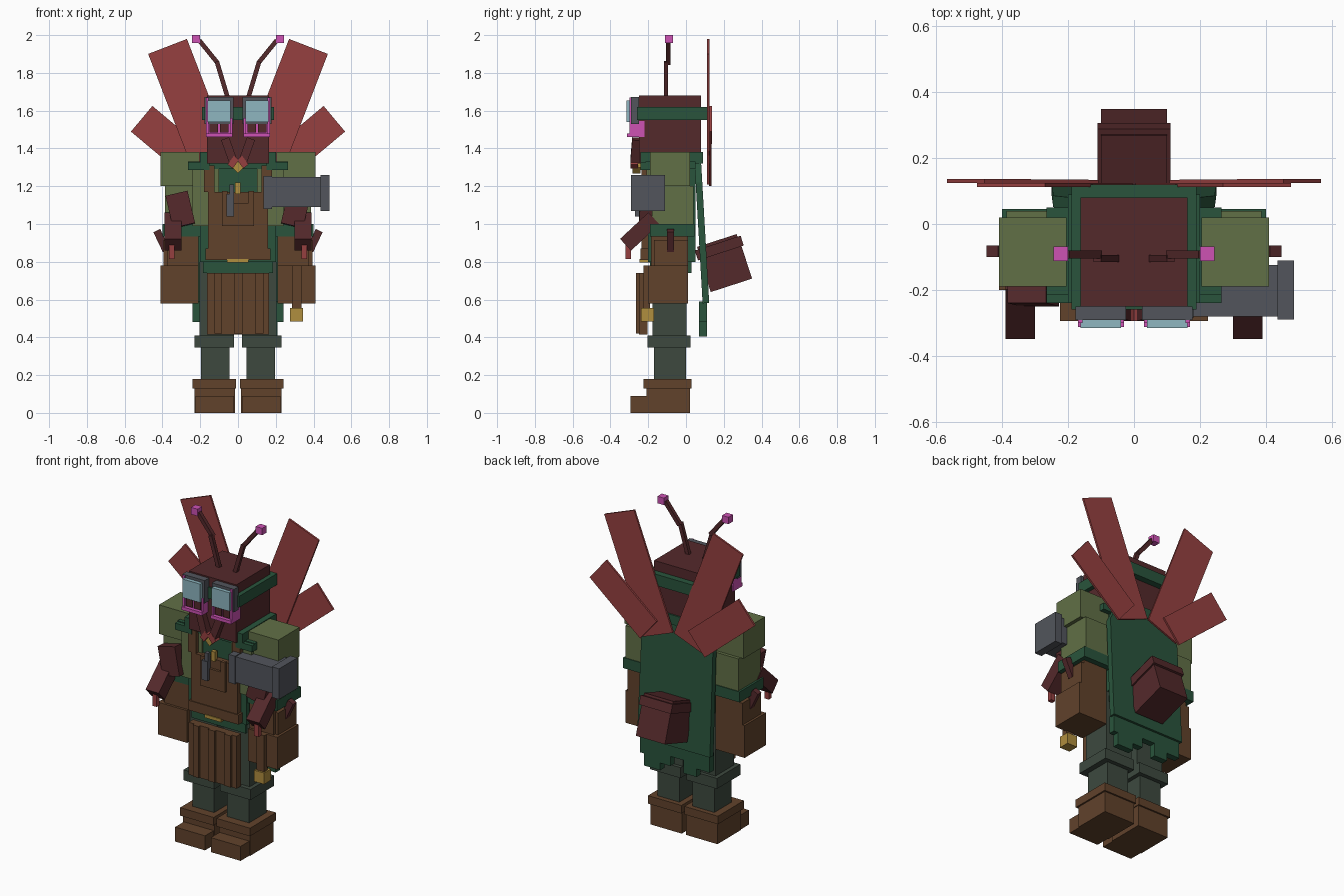
import bpy, bmesh
from math import radians, atan2
from mathutils import Vector, Matrix


def mat(name, r, g, b):
    m = bpy.data.materials.new(name)
    lin = [((c / 255 + 0.055) / 1.055) ** 2.4 for c in (r, g, b)]
    m.diffuse_color = (*lin, 1)
    return m


MAROON = mat("dark maroon", 84, 41, 43)
RED = mat("wing red", 150, 64, 64)
PINK = mat("magenta", 205, 82, 180)
GLASS = mat("pale blue glass", 142, 182, 192)
GREEN = mat("forest green", 41, 84, 60)
OLIVE = mat("olive cloth", 97, 112, 70)
BROWN = mat("leather brown", 97, 66, 43)
GRAY = mat("steel gray", 82, 85, 92)
SLATE = mat("slate green", 61, 73, 63)
GOLD = mat("brass gold", 176, 142, 62)


def finish(name, bm, m):
    bmesh.ops.recalc_face_normals(bm, faces=bm.faces)
    me = bpy.data.meshes.new(name)
    bm.to_mesh(me)
    bm.free()
    me.materials.append(m)
    ob = bpy.data.objects.new(name, me)
    bpy.context.collection.objects.link(ob)
    return ob


def block(name, m, center, size, rot=None):
    """Box from centre and size, with an optional rotation matrix."""
    bm = bmesh.new()
    bmesh.ops.create_cube(bm, size=1)
    M = Matrix.Translation(center) @ (rot or Matrix()) @ Matrix.Diagonal((*size, 1))
    bm.transform(M)
    return finish(name, bm, m)


def box(name, m, x, y, z):
    """Box from its low and high limits on each axis."""
    lim = (x, y, z)
    return block(name, m, [(a + b) / 2 for a, b in lim], [b - a for a, b in lim])


def pair(name, m, x, y, z):
    box("right_" + name, m, x, y, z)
    box("left_" + name, m, (-x[1], -x[0]), y, z)


def bar(name, m, a, b, w, d):
    """Bar between two points: width w across, depth d towards the front."""
    a, b = Vector(a), Vector(b)
    zax = (b - a).normalized()
    side = Vector((1, 0, 0)) if abs(zax.x) < 0.1 else Vector((0, 1, 0)).cross(zax).normalized()
    yax = zax.cross(side).normalized()
    side = yax.cross(zax)
    rot = Matrix((side, yax, zax)).transposed().to_4x4()
    return block(name, m, (a + b) / 2, (w, d, (b - a).length), rot)


def bars(name, m, a, b, w, d):
    bar("right_" + name, m, a, b, w, d)
    bar("left_" + name, m, (-a[0], *a[1:]), (-b[0], *b[1:]), w, d)


# Boots and legs
pair("boot", BROWN, (0.015, 0.23), (-0.21, 0.02), (0, 0.13))
pair("boot_cuff", BROWN, (0.01, 0.24), (-0.225, 0.03), (0.13, 0.18))
pair("boot_toe", BROWN, (0.02, 0.225), (-0.295, -0.2), (0, 0.09))
pair("shin", SLATE, (0.045, 0.195), (-0.17, 0), (0.17, 0.36))
pair("knee_cuff", SLATE, (0.02, 0.23), (-0.205, 0.025), (0.345, 0.41))
pair("thigh", SLATE, (0.02, 0.205), (-0.178, 0.003), (0.4, 0.8))

# Torso, waist and collar
box("hips", GREEN, (-0.185, 0.185), (-0.19, 0.03), (0.74, 0.84))
box("torso", GREEN, (-0.2, 0.2), (-0.2, 0.05), (0.8, 1.36))
pair("vest_front", OLIVE, (0.1, 0.24), (-0.21, 0.0), (0.99, 1.29))
box("collar", GREEN, (-0.265, 0.265), (-0.215, 0.05), (1.29, 1.33))
pair("collar_tab", GREEN, (0.15, 0.265), (-0.24, -0.19), (1.285, 1.325))
box("neck_scarf", GREEN, (-0.2, 0.2), (-0.24, 0.09), (1.32, 1.38))

# Sleeves and hip bags
pair("shoulder", OLIVE, (0.205, 0.41), (-0.19, 0.02), (1.2, 1.38))
pair("sleeve", OLIVE, (0.2, 0.387), (-0.18, 0.04), (1.0, 1.2))
pair("sleeve_band", GREEN, (0.19, 0.4), (-0.19, 0.045), (0.935, 1.0))
pair("bag_flap", BROWN, (0.21, 0.375), (-0.185, 0.01), (0.78, 0.94))
pair("hip_bag", BROWN, (0.21, 0.41), (-0.2, 0.01), (0.58, 0.78))
pair("bag_back", BROWN, (0.21, 0.395), (-0.17, 0.01), (0.77, 0.915))

# Apron with straps, pocket and panels
box("apron_chest", BROWN, (-0.16, 0.16), (-0.235, -0.19), (0.81, 1.17))
box("apron_pocket", BROWN, (-0.085, 0.085), (-0.25, -0.23), (0.99, 1.11))
pair("pocket_tab", BROWN, (0.055, 0.085), (-0.25, -0.23), (1.1, 1.175))
pair("apron_strap", BROWN, (0.125, 0.18), (-0.235, -0.2), (1.17, 1.31))
box("apron_hem", BROWN, (-0.172, 0.172), (-0.24, -0.18), (0.81, 0.87))
box("apron_skirt", BROWN, (-0.165, 0.165), (-0.25, -0.205), (0.415, 0.74))
for i, (a, b) in enumerate([(-0.125, -0.085), (-0.02, 0.025), (0.09, 0.135)]):
    box(f"skirt_slat_{i}", BROWN, (a, b), (-0.265, -0.24), (0.42, 0.74))
box("buckle", GOLD, (-0.058, 0.055), (-0.245, -0.18), (0.795, 0.815))
box("wrench", GRAY, (-0.062, -0.022), (-0.27, -0.24), (1.04, 1.16))
box("wrench_tip", GRAY, (-0.045, -0.022), (-0.265, -0.24), (1.16, 1.21))
box("pocket_tool", GOLD, (-0.015, 0.012), (-0.245, -0.22), (1.16, 1.22))

# Lantern on a hanging strap
box("lantern_strap", BROWN, (0.285, 0.337), (-0.225, -0.19), (0.55, 0.78))
box("lantern", GOLD, (0.275, 0.345), (-0.237, -0.17), (0.485, 0.555))

# Arms: upper arm, bent forearm, finger and small side limb
bars("upper_arm", MAROON, (0.325, -0.19, 1.16), (0.285, -0.2, 0.99), 0.12, 0.1)
bars("forearm", MAROON, (0.345, -0.17, 1.03), (0.345, -0.32, 0.89), 0.09, 0.085)
bars("finger", RED, (0.35, -0.305, 0.89), (0.35, -0.305, 0.815), 0.03, 0.028)
bars("side_limb", MAROON, (0.43, -0.082, 0.965), (0.38, -0.082, 0.86), 0.04, 0.035)

# Steel cannon lying across the chest
box("cannon_barrel", GRAY, (0.15, 0.44), (-0.28, -0.125), (1.09, 1.25))
box("cannon_muzzle", GRAY, (0.436, 0.485), (-0.29, -0.11), (1.07, 1.26))
box("cannon_breech", GRAY, (0.135, 0.18), (-0.285, -0.12), (1.08, 1.255))

# Head, strap, eyes and goggles
box("head", MAROON, (-0.163, 0.163), (-0.25, 0.08), (1.32, 1.68))
box("goggle_strap", GREEN, (-0.19, 0.19), (-0.26, 0.12), (1.55, 1.62))
pair("eye_socket", PINK, (0.03, 0.17), (-0.29, -0.22), (1.46, 1.545))
pair("eye_brim", PINK, (0.03, 0.17), (-0.312, -0.285), (1.46, 1.48))
pair("eye_rim_outer", PINK, (0.156, 0.17), (-0.3, -0.285), (1.46, 1.67))
pair("eye_rim_inner", PINK, (0.03, 0.042), (-0.3, -0.285), (1.46, 1.56))
pair("pupil_outer", MAROON, (0.105, 0.15), (-0.298, -0.285), (1.485, 1.53))
pair("pupil_inner", MAROON, (0.05, 0.095), (-0.298, -0.285), (1.485, 1.53))
pair("goggle_frame", GRAY, (0.025, 0.178), (-0.292, -0.25), (1.53, 1.672))
pair("goggle_lens", GLASS, (0.04, 0.162), (-0.315, -0.29), (1.54, 1.655))

# Mouth
bars("mandible", MAROON, (0.068, -0.26, 1.45), (0.025, -0.27, 1.33), 0.045, 0.05)
bars("lip", RED, (0.008, -0.275, 1.35), (0.042, -0.275, 1.305), 0.035, 0.04)
block("tongue", GOLD, (0, -0.262, 1.3), (0.045, 0.04, 0.045),
      Matrix.Rotation(radians(45), 4, 'Y'))

# Antennae
bars("antenna_base", MAROON, (0.055, -0.105, 1.67), (0.112, -0.105, 1.86), 0.024, 0.022)
bars("antenna_end", MAROON, (0.106, -0.093, 1.85), (0.205, -0.093, 1.972), 0.024, 0.024)
pair("antenna_tip", PINK, (0.2, 0.244), (-0.112, -0.068), (1.957, 2.0))

# Wings
bars("upper_wing", RED, (0.373, 0.118, 1.94), (0.107, 0.118, 1.25), 0.22, 0.012)
bars("lower_wing", RED, (0.51, 0.131, 1.557), (0.165, 0.128, 1.268), 0.177, 0.012)

# Cape: sheet with clipped top corners, leaning back, and a ragged hem
bm = bmesh.new()
outline = [(-0.25, 0), (0.25, 0), (0.245, 0.64), (0.17, 0.78), (-0.17, 0.78), (-0.245, 0.64)]
face = bm.faces.new([bm.verts.new((x, 0, z)) for x, z in outline])
ext = bmesh.ops.extrude_face_region(bm, geom=[face])
bmesh.ops.translate(bm, vec=(0, 0.035, 0),
                    verts=[v for v in ext["geom"] if isinstance(v, bmesh.types.BMVert)])
bm.transform(Matrix.Translation((0, 0.088, 0.58)) @ Matrix.Rotation(atan2(0.045, 0.78), 4, 'X'))
finish("cape", bm, GREEN)
hem = [(-0.24, -0.15, 0.48), (-0.15, -0.06, 0.43), (-0.06, 0.03, 0.51),
       (0.03, 0.1, 0.45), (0.1, 0.21, 0.405), (0.21, 0.24, 0.48)]
for i, (a, b, z) in enumerate(hem):
    box(f"cape_hem_{i}", GREEN, (a, b), (0.07, 0.11), (z, 0.59))

# Tilted back pack with lid
tilt = Matrix.Rotation(radians(18), 4, 'X')
mid = Vector((0, 0.204, 0.787))
block("back_pack", MAROON, mid, (0.2, 0.23, 0.235), tilt)
block("back_pack_lid", MAROON, mid + tilt @ Vector((0, 0, 0.09)), (0.22, 0.255, 0.055), tilt)
block("back_pack_top", MAROON, mid + tilt @ Vector((0, 0, 0.122)), (0.2, 0.22, 0.02), tilt)
